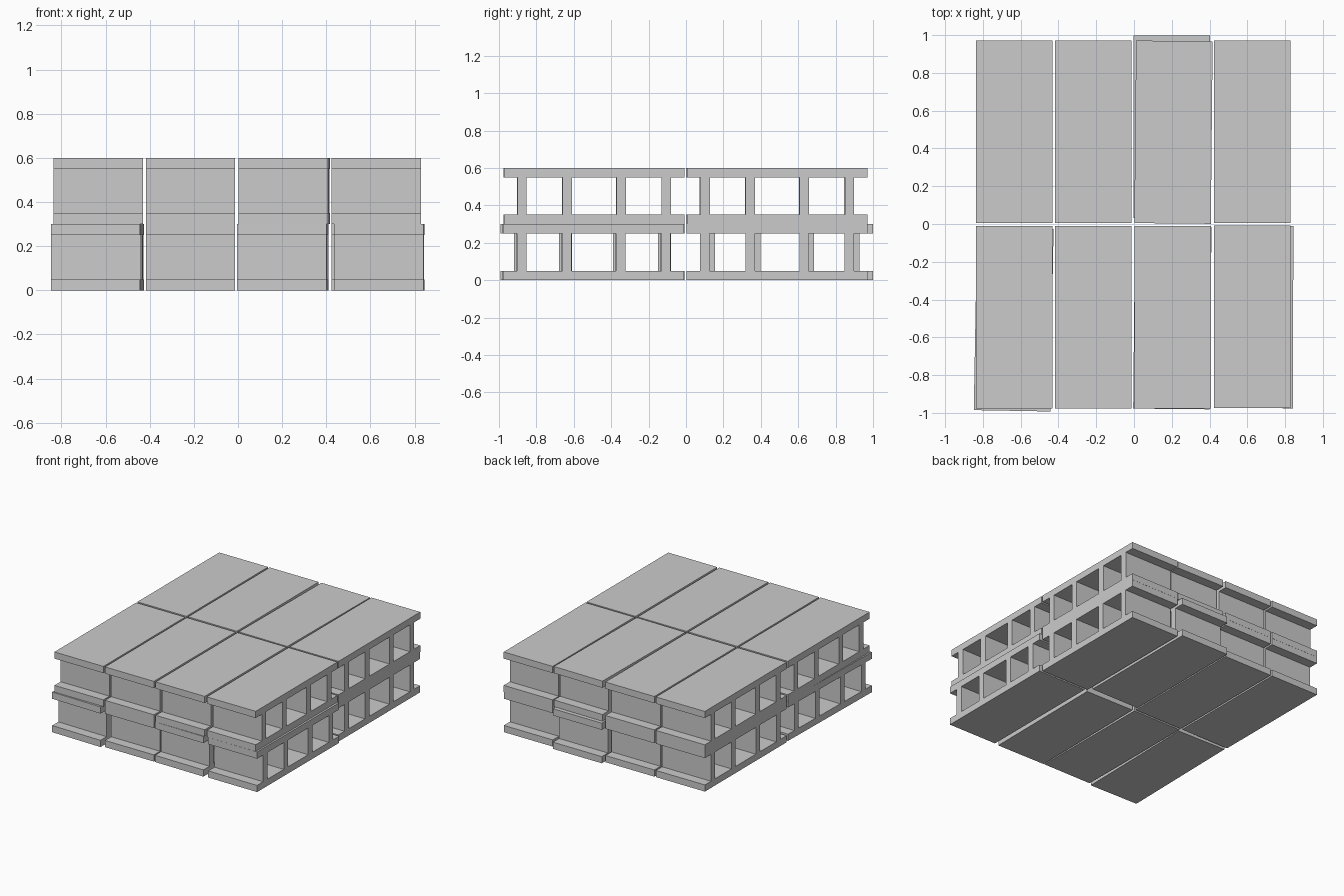
import bpy, bmesh
from mathutils import Vector

if "Cube" in bpy.data.objects:
    bpy.data.objects.remove(bpy.data.objects["Cube"])

W, L, H = 0.405, 0.966, 0.30      # block width, length, height
T = 0.05                          # slab and web thickness
WEBS = (-0.386, -0.144, 0.144, 0.386)


def pallet_mesh():
    """Side profile of two decks joined by four webs, extruded across the width."""
    ys = sorted([-L / 2, L / 2] + [c + s * T / 2 for c in WEBS for s in (-1, 1)])
    zs = [0, T, H - T, H]
    bm = bmesh.new()
    grid = [[bm.verts.new((-W / 2, y, z)) for z in zs] for y in ys]
    for i in range(len(ys) - 1):
        for j in range(3):
            if j != 1 or i % 2 == 1:      # decks everywhere, webs on odd cells
                bm.faces.new((grid[i][j], grid[i + 1][j],
                              grid[i + 1][j + 1], grid[i][j + 1]))
    ext = bmesh.ops.extrude_face_region(bm, geom=bm.faces[:], use_keep_orig=True)
    moved = [g for g in ext["geom"] if isinstance(g, bmesh.types.BMVert)]
    bmesh.ops.translate(bm, verts=moved, vec=Vector((W, 0, 0)))
    bmesh.ops.recalc_face_normals(bm, faces=bm.faces[:])
    mesh = bpy.data.meshes.new("pallet")
    bm.to_mesh(mesh)
    bm.free()
    return mesh


# Placement of each pallet: x, y, turn about z
LAYERS = {
    "lower": (0.0, [
        (-0.637, -0.506, -0.018), (-0.215, -0.493, 0),
        (0.203, -0.496, -0.010), (0.640, -0.492, -0.003),
        (-0.633, 0.487, 0), (-0.215, 0.487, 0),
        (0.200, 0.516, 0), (0.626, 0.487, 0)]),
    "upper": (H, [
        (-0.633, -0.493, 0), (-0.215, -0.493, 0),
        (0.205, -0.493, 0), (0.626, -0.491, 0),
        (-0.633, 0.488, 0), (-0.215, 0.488, 0),
        (0.209, 0.486, -0.010), (0.626, 0.488, 0)]),
}

mesh = pallet_mesh()
for layer, (z, spots) in LAYERS.items():
    for n, (x, y, turn) in enumerate(spots, 1):
        ob = bpy.data.objects.new(f"{layer}_pallet_{n}", mesh)
        ob.location = (x, y, z)
        ob.rotation_euler.z = turn
        bpy.context.collection.objects.link(ob)
